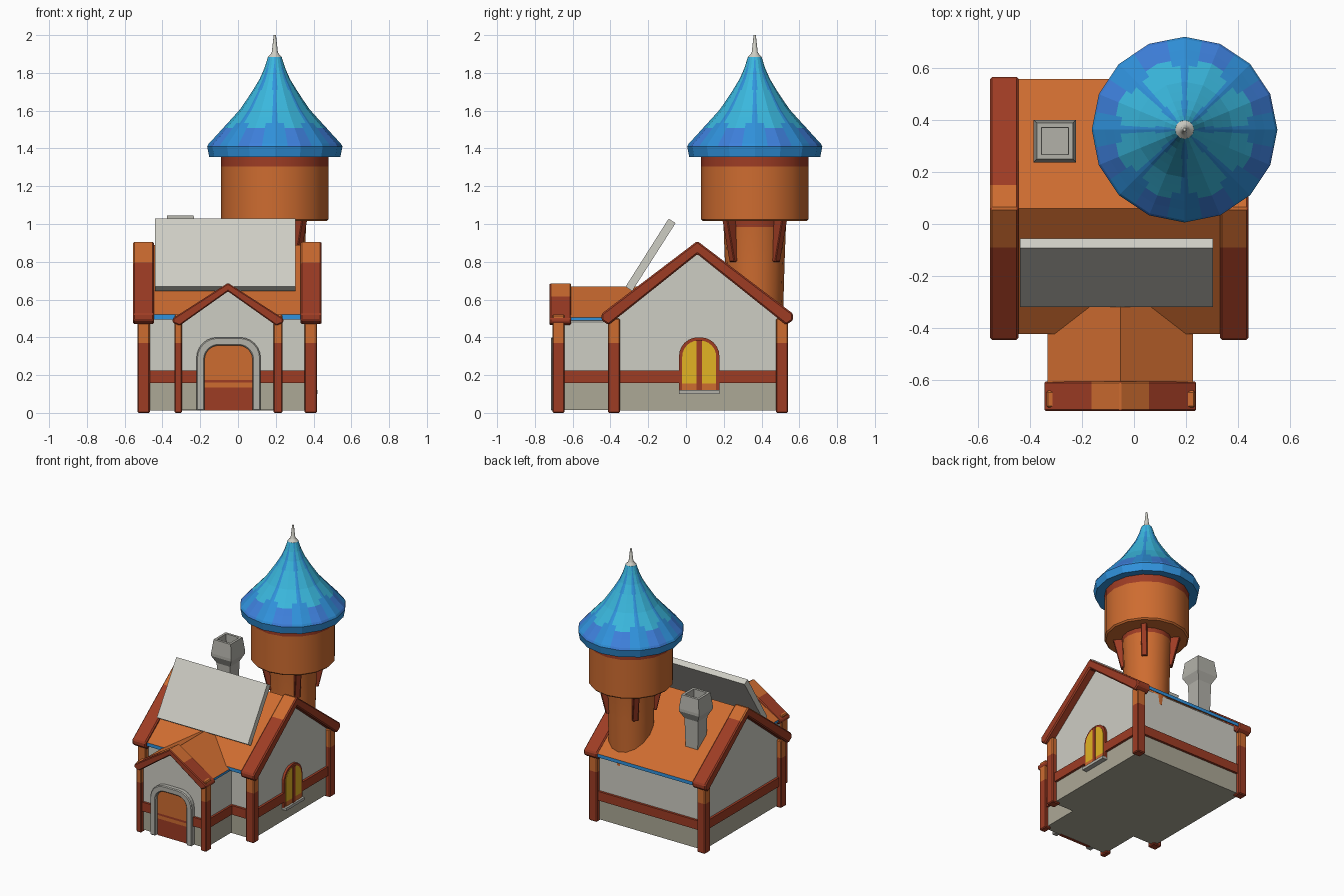
import bpy, bmesh, math
from mathutils import Vector

if "Cube" in bpy.data.objects:
    bpy.data.objects.remove(bpy.data.objects["Cube"])


def mat(name, r, g, b):
    m = bpy.data.materials.new(name)
    lin = [((c / 255 + 0.055) / 1.055) ** 2.4 for c in (r, g, b)]
    m.diffuse_color = (*lin, 1)
    m.use_nodes = True
    m.node_tree.nodes["Principled BSDF"].inputs["Base Color"].default_value = m.diffuse_color
    return m


PLASTER = mat("plaster", 206, 205, 196)
BASE = mat("base_stone", 172, 168, 150)
STONE = mat("grey_stone", 178, 177, 169)
ORANGE = mat("orange_clay", 206, 108, 48)
RED = mat("red_wood", 158, 60, 36)
YELLOW = mat("window_yellow", 226, 180, 35)
CYAN = mat("roof_cyan", 58, 184, 222)
BLUE = mat("roof_blue", 48, 146, 220)
ROYAL = mat("roof_royal", 62, 128, 220)


def finish(name, bm, mats, rule=None, cuts=(), bevel=0, smooth=False):
    """Cut along planes, colour faces by rule(centre, normal), make the object."""
    for co, no in cuts:
        bmesh.ops.bisect_plane(bm, geom=bm.verts[:] + bm.edges[:] + bm.faces[:],
                               plane_co=co, plane_no=no)
    bmesh.ops.recalc_face_normals(bm, faces=bm.faces[:])
    bm.normal_update()
    if rule:
        for f in bm.faces:
            f.material_index = rule(f.calc_center_median(), f.normal)
    me = bpy.data.meshes.new(name)
    bm.to_mesh(me)
    bm.free()
    ob = bpy.data.objects.new(name, me)
    bpy.context.collection.objects.link(ob)
    for m in mats:
        me.materials.append(m)
    if bevel:
        b = ob.modifiers.new("bevel", 'BEVEL')
        b.width, b.segments, b.limit_method = bevel, 1, 'ANGLE'
    if smooth:
        bpy.context.view_layer.objects.active = ob
        ob.select_set(True)
        bpy.ops.object.shade_smooth_by_angle(angle=math.radians(35))
        ob.select_set(False)
    return ob


def prism(name, pts, axis, a, b, mats, **kw):
    """Extrude a 2D profile (horizontal, z) along x or y from a to b."""
    bm = bmesh.new()
    place = (lambda p, t: (t, p[0], p[1])) if axis == 'x' else (lambda p, t: (p[0], t, p[1]))
    f = bm.faces.new([bm.verts.new(place(p, a)) for p in pts])
    r = bmesh.ops.extrude_face_region(bm, geom=[f])
    d = Vector((b - a, 0, 0)) if axis == 'x' else Vector((0, b - a, 0))
    bmesh.ops.translate(bm, vec=d, verts=[v for v in r['geom'] if isinstance(v, bmesh.types.BMVert)])
    return finish(name, bm, mats, **kw)


def box(name, x0, x1, y0, y1, z0, z1, mats, **kw):
    return prism(name, [(x0, z0), (x1, z0), (x1, z1), (x0, z1)], 'y', y0, y1, mats, **kw)


def lathe(name, cx, cy, prof, n, mats, sub=1, turn=0, width=1, **kw):
    """Revolve (radius, z) profile on n flat sides, each split in sub columns."""
    bm = bmesh.new()
    rings = []
    for r, z in prof:
        c = [Vector((math.cos(turn + k * math.tau / n), math.sin(turn + k * math.tau / n), 0)) * r
             for k in range(n)]
        rings.append([bm.verts.new(c[k].lerp(c[(k + 1) % n], s / sub) + Vector((cx, cy, z)))
                      for k in range(n) for s in range(sub)])
    m = n * sub
    for lo, hi in zip(rings, rings[1:]):
        for k in range(m):
            bm.faces.new((lo[k], lo[(k + 1) % m], hi[(k + 1) % m], hi[k]))
    bm.faces.new(rings[0])
    bm.faces.new(rings[-1])
    return finish(name, bm, mats, **kw)


def chevron(c, top, half, low, t):
    """Gable trim profile: peak at (c, top), eaves at c +- half."""
    return [(c, top), (c + half, low), (c + half, low - t * .5), (c + half - .037, low - t * .85),
            (c, top - t), (c - half + .037, low - t * .85), (c - half, low - t * .5), (c - half, low)]


def arch(c, half, z0, z1, r, n=6):
    """Door-shaped outline with rounded upper corners."""
    pts = [(c - half, z0), (c + half, z0)]
    for sx, a0 in ((1, 0), (-1, math.pi / 2)):
        for k in range(n + 1):
            a = a0 + k * math.pi / 2 / n
            pts.append((c + sx * (half - r) + r * math.cos(a), z1 - r + r * math.sin(a)))
    return pts


X, Y = Vector((1, 0, 0)), Vector((0, 1, 0))
Z = Vector((0, 0, 1))
base_cut = [((0, 0, .16), Z)]
is_base = lambda c, n: int(c.z < .159)

# house walls with stone base
prism("house_walls", [(-.38, .012), (.51, .012), (.51, .52), (.06, .865), (-.38, .52)], 'x',
      -.5, .385, [PLASTER, BASE], cuts=base_cut, rule=is_base)
PX = -.053
prism("porch_walls", [(PX - .265, .015), (PX + .265, .015), (PX + .265, .48), (PX, .655), (PX - .265, .48)],
      'y', -.68, -.2, [PLASTER, BASE], cuts=base_cut, rule=is_base)

# roofs with blue eave edges
eave = lambda ax: (lambda c, n: int(abs(n.z) < .1 and abs(n[ax]) > .5))
prism("house_roof", [(.06, .89), (.56, .52), (.56, .495), (.06, .85), (-.425, .495), (-.425, .52)],
      'x', -.47, .36, [ORANGE, BLUE], rule=eave(1))
prism("porch_roof", [(PX, .67), (PX + .28, .505), (PX + .28, .488), (PX, .64), (PX - .28, .488), (PX - .28, .505)],
      'y', -.64, -.24, [ORANGE, BLUE], rule=eave(0))

# gable trims, orange near the peak
for side, x0 in (("left", -.555), ("right", .332)):
    prism(side + "_gable_trim", chevron(.06, .91, .507, .525, .07), 'x', x0, x0 + .11, [RED, ORANGE],
          cuts=[((0, -.09, 0), Y), ((0, .15, 0), Y)],
          rule=lambda c, n: int(-.09 < c.y < .15 and n.z > .3), bevel=.008)
prism("porch_gable_trim", chevron(PX, .688, .293, .5, .045), 'y', -.722, -.608, [RED, ORANGE],
      cuts=[((PX - .11, 0, 0), X), ((PX + .11, 0, 0), X)],
      rule=lambda c, n: int(abs(c.x - PX) < .11 and n.z > .3), bevel=.006)

# corner posts, orange at the upper end
post = dict(cuts=[((0, 0, .37), Z)], rule=lambda c, n: int(c.z > .37), bevel=.006)
for x0 in (-.533, .352):
    for y0, y1 in ((-.413, -.35), (.477, .54)):
        box("corner_post", x0, x0 + .066, y0, y1, 0, .5, [RED, ORANGE], **post)
for x0, x1 in ((-.337, -.297), (.187, .235)):
    box("porch_post", x0, x1, -.708, -.643, 0, .52, [RED, ORANGE], **post)

# horizontal beams round the walls
for x0, x1, y0, y1 in ((-.5, -.3, -.397, -.36), (.2, .39, -.397, -.36), (-.5, .39, .49, .527),
                       (-.517, -.48, -.38, .51), (.37, .402, -.38, .51), (-.333, -.29, -.68, -.38),
                       (.19, .227, -.68, -.38), (-.32, -.21, -.697, -.66), (.11, .21, -.697, -.66)):
    box("wall_beam", x0, x1, y0, y1, .158, .225, [RED])

# door with stone arch
outer, inner = arch(PX + .003, .17, .012, .4, .11), arch(PX + .003, .127, .012, .357, .075)
bm = bmesh.new()
o = [bm.verts.new((x, -.715, z)) for x, z in outer[1:] + outer[:1]]
i = [bm.verts.new((x, -.715, z)) for x, z in inner[1:] + inner[:1]]
for k in range(len(o) - 1):
    bm.faces.new((o[k], o[k + 1], i[k + 1], i[k]))
r = bmesh.ops.extrude_face_region(bm, geom=bm.faces[:])
bmesh.ops.translate(bm, vec=(0, .04, 0), verts=[v for v in r['geom'] if isinstance(v, bmesh.types.BMVert)])
finish("door_arch", bm, [STONE], bevel=.006)
prism("door", inner, 'y', -.69, -.67, [ORANGE, RED],
      cuts=[((0, 0, h), Z) for h in (.135, .16, .175)],
      rule=lambda c, n: int(c.z < .135 or .16 < c.z < .175))

# window on the right wall
prism("window_frame", arch(.07, .107, .115, .4, .1), 'x', .37, .402, [RED])
prism("window_glass", arch(.07, .09, .118, .383, .085), 'x', .395, .406, [YELLOW, ORANGE],
      cuts=[((0, 0, .155), Z)], rule=lambda c, n: int(c.z < .155))
box("window_mullion", .395, .411, .056, .084, .118, .385, [RED])
box("window_sill", .37, .422, -.037, .177, .1, .12, [STONE])

# leaning panel above the front roof
prism("roof_panel", [(-.32, .668), (-.285, .645), (-.055, 1.005), (-.092, 1.028)], 'x', -.44, .305, [PLASTER])

# chimney with hollow flared cap
q = math.sqrt(2)
lathe("chimney", -.305, .32, [(h * q, z) for h, z in
      ((.048, .58), (.055, .87), (.082, .925), (.082, .945), (.07, 1.045), (.052, 1.045), (.05, .97))],
      4, [STONE], turn=math.pi / 4)

# tower shaft, drum and brackets
TX, TY = .195, .364
lathe("tower_shaft", TX, TY, [(.148, .45), (.158, .8), (.165, .985), (.17, 1.03)], 16, [ORANGE, RED],
      rule=lambda c, n: int(c.z > .985), smooth=True)
lathe("tower_drum", TX, TY, [(.275, 1.015), (.285, 1.025), (.285, 1.305), (.285, 1.37)], 16, [ORANGE, RED],
      rule=lambda c, n: int(c.z > 1.306), smooth=True)
for k in range(4):
    b = prism("tower_bracket", [(.13, .8), (.172, .8), (.225, 1.02), (.13, 1.02)], 'y', -.02, .02, [RED], bevel=.004)
    b.location = (TX, TY, 0)
    b.rotation_euler.z = math.pi / 4 + k * math.pi / 2


# pointed tower roof: cyan tongues over blue and royal patches
def roof_rule(c, n):
    d = Vector((c.x - TX, c.y - TY))
    a = math.degrees(math.atan2(d.y, d.x)) - 22.5
    off = abs((a + 22.5) % 45 - 22.5)
    if c.z < 1.415:
        return 1
    if d.length < .27 and off < (17 if d.length > .12 else 13 + 60 * (.12 - d.length)):
        return 0 if d.length < .25 or off < 11 else 1
    return 2 if off < 12 and d.length > .27 else 1


lathe("tower_roof", TX, TY, [(.28, 1.36), (.347, 1.355), (.358, 1.41), (.35, 1.425), (.31, 1.468), (.275, 1.507),
      (.25, 1.534), (.22, 1.567), (.185, 1.606), (.15, 1.657), (.115, 1.71), (.08, 1.768), (.055, 1.825),
      (.036, 1.885)], 16, [CYAN, BLUE, ROYAL], sub=6, rule=roof_rule)
lathe("finial", TX, TY, [(.03, 1.86), (.036, 1.872), (.036, 1.885), (.022, 1.9), (.016, 1.91), (.006, 2.0)],
      12, [PLASTER], smooth=True)
